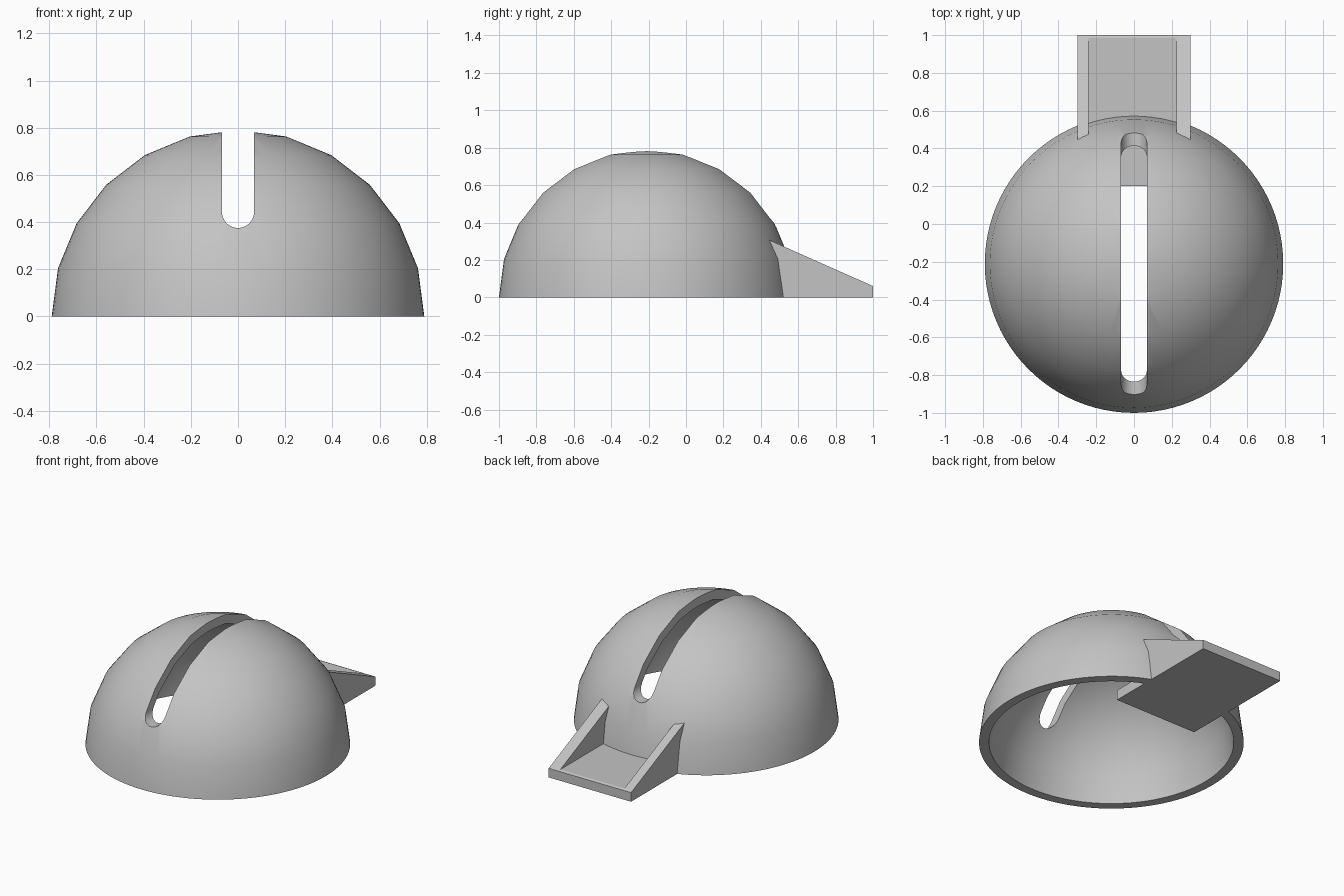
import bpy, bmesh, math
from mathutils import Matrix, Vector

cube = bpy.data.objects.get("Cube")
if cube:
    bpy.data.objects.remove(cube, do_unlink=True)

grey = bpy.data.materials.new("plain grey")
grey.use_nodes = True
grey.diffuse_color = (0.55, 0.55, 0.55, 1)
grey.node_tree.nodes["Principled BSDF"].inputs["Base Color"].default_value = (0.55, 0.55, 0.55, 1)

CENTRE_Y = -0.21
OUTER, INNER = 0.79, 0.73
RINGS = 6


def add_object(name, bm):
    bmesh.ops.recalc_face_normals(bm, faces=bm.faces[:])
    mesh = bpy.data.meshes.new(name)
    bm.to_mesh(mesh)
    bm.free()
    mesh.materials.append(grey)
    ob = bpy.data.objects.new(name, mesh)
    bpy.context.collection.objects.link(ob)
    return ob


def extrude_profile(name, profile, axis, start, end):
    """Solid from a 2D profile, extruded along x or y."""
    bm = bmesh.new()
    place = (lambda a, b: (start, a, b)) if axis == "x" else (lambda a, b: (a, start, b))
    face = bm.faces.new([bm.verts.new(place(a, b)) for a, b in profile])
    moved = bmesh.ops.extrude_face_region(bm, geom=[face])["geom"]
    step = Vector((end - start, 0, 0)) if axis == "x" else Vector((0, end - start, 0))
    bmesh.ops.translate(bm, vec=step, verts=[v for v in moved if isinstance(v, bmesh.types.BMVert)])
    return add_object(name, bm)


# Hollow dome: closed wall section spun around the vertical axis
def arc(radius):
    angles = [math.pi / 2 * i / RINGS for i in range(RINGS + 1)]
    return [Vector((radius * math.cos(a), 0, radius * math.sin(a))) for a in angles]


bm = bmesh.new()
section = [bm.verts.new(p) for p in list(reversed(arc(INNER))) + arc(OUTER)]
edges = [bm.edges.new(pair) for pair in zip(section, section[1:])]
bmesh.ops.spin(bm, geom=section + edges, cent=(0, 0, 0), axis=(0, 0, 1),
               angle=math.tau, steps=96, use_duplicate=False)
bmesh.ops.remove_doubles(bm, verts=bm.verts[:], dist=0.0001)
bmesh.ops.transform(bm, matrix=Matrix.Translation((0, CENTRE_Y, 0)), verts=bm.verts[:])
dome = add_object("dome_shell", bm)

# Round-bottomed slot cut over the top from front to back
HALF, SLOT_Z = 0.068, 0.443
slot = [(HALF, 1), (-HALF, 1)]
for i in range(17):
    a = math.pi * (1 + i / 16)
    slot.append((HALF * math.cos(a), SLOT_Z + HALF * math.sin(a)))
cutter = extrude_profile("slot_cutter", slot, "y", -1.2, 0.9)
cutter.hide_render = True
cut = dome.modifiers.new("slot", "BOOLEAN")
cut.operation = "DIFFERENCE"
cut.solver = "EXACT"
cut.object = cutter

bpy.ops.object.select_all(action="DESELECT")
dome.select_set(True)
bpy.context.view_layer.objects.active = dome
bpy.ops.object.modifier_apply(modifier="slot")
bpy.data.objects.remove(cutter, do_unlink=True)
bpy.ops.object.shade_smooth_by_angle(angle=math.radians(30))

# Tray floor, running from inside the dome out to the back lip
floor = [(0.2, 0), (1, 0), (1, 0.06), (0.985, 0.066), (0.2, 0.066)]
extrude_profile("tray_floor", floor, "x", -0.3, 0.3)

# Sloping tray sides, ending within the thickness of the dome wall
side = [(0.5, 0), (1, 0), (1, 0.06), (0.435, 0.311), (0.47, 0.2)]
extrude_profile("tray_side_left", side, "x", 0.225, 0.3)
extrude_profile("tray_side_right", side, "x", -0.3, -0.242)
